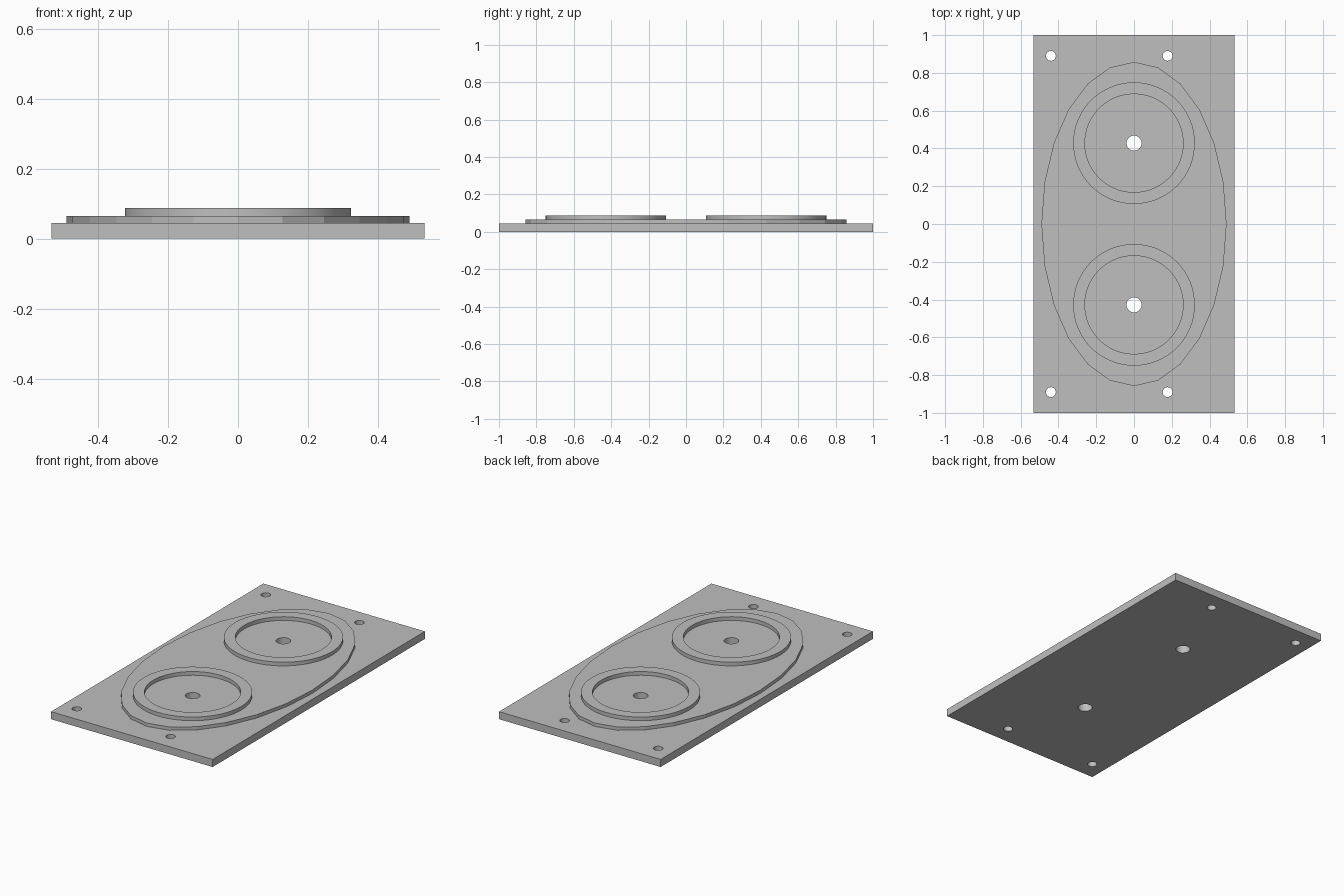
import bpy, bmesh
from math import sin, cos, tau

cube = bpy.data.objects.get("Cube")
if cube:
    bpy.data.objects.remove(cube, do_unlink=True)

grey = bpy.data.materials.new("plain_grey")
grey.use_nodes = True
colour = (0.52, 0.52, 0.52, 1)
grey.diffuse_color = colour
grey.node_tree.nodes["Principled BSDF"].inputs["Base Color"].default_value = colour


def ellipse(x, y, rx, ry, sides):
    return [(x + rx * sin(tau * i / sides), y + ry * cos(tau * i / sides))
            for i in range(sides)]


def circle(x, y, r, sides=32):
    return ellipse(x, y, r, r, sides)


def slab(name, loops, bottom, top, smooth=False):
    """Extrude an outline, with any further loops as through holes."""
    bm = bmesh.new()
    for loop in loops:
        verts = [bm.verts.new((x, y, bottom)) for x, y in loop]
        for a, b in zip(verts, verts[1:] + verts[:1]):
            bm.edges.new((a, b))
    bmesh.ops.triangle_fill(bm, use_beauty=True, edges=bm.edges[:], normal=(0, 0, 1))
    lifted = bmesh.ops.extrude_face_region(bm, geom=bm.faces[:], use_keep_orig=True)
    bmesh.ops.translate(bm, vec=(0, 0, top - bottom),
                        verts=[g for g in lifted["geom"] if isinstance(g, bmesh.types.BMVert)])
    bmesh.ops.recalc_face_normals(bm, faces=bm.faces[:])
    mesh = bpy.data.meshes.new(name)
    bm.to_mesh(mesh)
    bm.free()
    mesh.materials.append(grey)
    obj = bpy.data.objects.new(name, mesh)
    bpy.context.collection.objects.link(obj)
    if smooth:
        bpy.ops.object.select_all(action="DESELECT")
        obj.select_set(True)
        bpy.context.view_layer.objects.active = obj
        bpy.ops.object.shade_smooth_by_angle()
    return obj


W, L = 0.533, 1.0            # half width and half length of the plate
BASE, STEP, RIM = 0.045, 0.065, 0.087
RING_Y = 0.428
centre_holes = [circle(0, s * RING_Y, 0.04) for s in (-1, 1)]
screw_holes = [circle(x, s * 0.89, 0.026) for x in (-0.44, 0.178) for s in (-1, 1)]

# Base plate with all the holes
slab("base_plate", [[(-W, -L), (W, -L), (W, L), (-W, L)]] + centre_holes + screw_holes, 0, BASE)

# Faceted oval step
slab("oval_step", [ellipse(0, 0, 0.49, 0.858, 24)] + centre_holes, BASE, STEP)

# Raised rings around the two centre holes
for label, s in (("front", -1), ("back", 1)):
    slab(label + "_ring", [circle(0, s * RING_Y, 0.322, 64), circle(0, s * RING_Y, 0.26, 64)],
         STEP, RIM, smooth=True)
